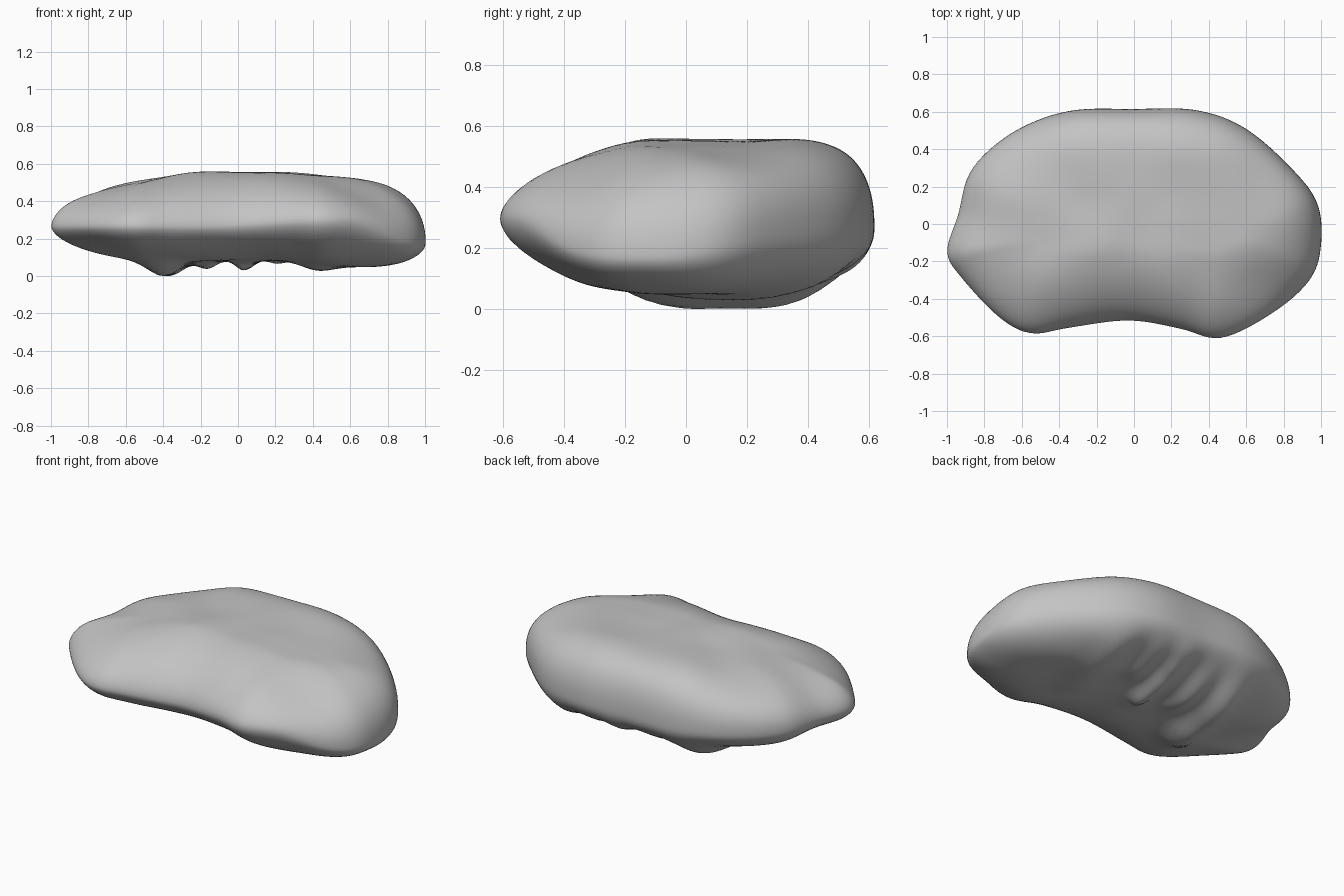
import bpy, bmesh, math
from mathutils import Vector, kdtree, noise

default = bpy.data.objects.get("Cube")
if default:
    bpy.data.objects.remove(default, do_unlink=True)

SEGMENTS = 144
RINGS = 40

# Plan outline of the stone, counter-clockwise from the right end
OUTLINE = [(.985, .1), (.86, .28), (.6, .51), (.33, .61), (0, .615), (-.35, .605),
           (-.65, .49), (-.87, .29), (-.94, .05), (-1, -.15), (-.92, -.29),
           (-.72, -.5), (-.55, -.585), (-.35, -.555), (-.03, -.515), (.25, -.56),
           (.47, -.61), (.75, -.47), (.94, -.3), (1, -.12)]

# Ridges under the stone: x, y, half width, half length, depth
RIDGES = [(-.38, .16, .1, .36, .092), (-.16, .3, .05, .25, .045),
          (.04, .2, .055, .2, .055), (.07, .5, .05, .12, .04),
          (.22, .38, .05, .18, .03), (.44, .24, .09, .34, .035)]


def smooth(a, b, v):
    t = min(max((v - a) / (b - a), 0), 1)
    return t * t * (3 - 2 * t)


def outline_point(u):
    """Smooth closed curve through the outline, u from 0 to 1."""
    count = len(OUTLINE)
    i, t = divmod(u * count, 1)
    a, b, c, d = (Vector(OUTLINE[(int(i) + k) % count]) for k in (-1, 0, 1, 2))
    return b + (c - a) * t / 2 + (a * 2 - b * 5 + c * 4 - d) * t * t / 2 \
        + (b * 3 - a - c * 3 + d) * t ** 3 / 2


def rim_height(x, y):
    right_end = smooth(.6, 1, x) * (1 - smooth(-.1, .4, y))
    front_corner = smooth(-.2, .35, x) * smooth(-.35, -.6, y)
    return .27 - .09 * right_end + .03 * front_corner


def top_height(x, y):
    return .56 - .065 * smooth(-.15, -.7, x) - .035 * smooth(.1, .8, x)


def bottom_height(x, y):
    z = .085 - .04 * smooth(.2, .7, x) + .045 * smooth(.2, .6, y)
    for rx, ry, w, l, depth in RIDGES:
        across = (x - rx - .12 * (y - ry)) / w
        along = (y - ry) / l
        z -= depth * math.exp(-across ** 2 - along ** 4)
    return z


def surface_point(rim, t, side):
    """Point between the centre and the rim, rounded by distance from the edge."""
    x, y = rim * t
    edge = edge_tree.find((x, y, 0))[2]
    width = .38 - .27 * y
    if side < 0:
        width += .2 * smooth(-.3, -.9, x)
    else:
        width += .06 * smooth(-.3, -.8, x) + .08 * smooth(.1, .5, x) * smooth(0, -.4, y)
    inward = max(1 - edge / width, 0)
    power = 1.85 + .45 * smooth(0, .5, y) + .3 * smooth(.6, 1, x)
    rise = max(1 - inward ** power, 0) ** (1 / power)
    goal = top_height(x, y) if side > 0 else bottom_height(x, y)
    z = rim_height(*rim)
    z += (goal - z) * rise
    z += .01 * rise * noise.noise(Vector((x * 4, y * 4, side)))
    return x, y, z


# Lookup for distance to the outline
FINE = SEGMENTS * 12
edge_tree = kdtree.KDTree(FINE)
for i in range(FINE):
    edge_tree.insert(outline_point(i / FINE).to_3d(), i)
edge_tree.balance()

# Stone body: upper and lower shells sharing the rim
bm = bmesh.new()
rims = [outline_point(i / SEGMENTS) for i in range(SEGMENTS)]
path = [(1, k) for k in range(1, RINGS + 1)] + [(-1, k) for k in range(RINGS - 1, 0, -1)]
rings = []
for side, k in path:
    # Rings crowd towards the rim, where the surface bends most
    t = math.sin(math.pi / 2 * k / RINGS)
    rings.append([bm.verts.new(surface_point(r, t, side)) for r in rims])
for upper, lower in zip(rings, rings[1:]):
    for i in range(SEGMENTS):
        j = (i + 1) % SEGMENTS
        bm.faces.new((upper[i], lower[i], lower[j], upper[j]))
for ring in (rings[0], rings[-1]):
    middle = bm.verts.new(sum((v.co for v in ring), Vector()) / SEGMENTS)
    for i in range(SEGMENTS):
        bm.faces.new((ring[i], ring[(i + 1) % SEGMENTS], middle))

# Soften, then rest the lowest ridge on the ground
for _ in range(4):
    bmesh.ops.smooth_vert(bm, verts=bm.verts, factor=.4,
                          use_axis_x=True, use_axis_y=True, use_axis_z=True)
lowest = min(v.co.z for v in bm.verts)
bmesh.ops.translate(bm, verts=bm.verts, vec=(0, 0, -lowest))
bmesh.ops.recalc_face_normals(bm, faces=bm.faces)
mesh = bpy.data.meshes.new("stone")
bm.to_mesh(mesh)
bm.free()
stone = bpy.data.objects.new("stone", mesh)
bpy.context.collection.objects.link(stone)

# Plain grey stone
grey = bpy.data.materials.new("stone_grey")
grey.use_nodes = True
colour = (.55, .55, .55, 1)
grey.diffuse_color = colour
grey.node_tree.nodes["Principled BSDF"].inputs["Base Color"].default_value = colour
mesh.materials.append(grey)

bpy.ops.object.select_all(action='DESELECT')
stone.select_set(True)
bpy.context.view_layer.objects.active = stone
bpy.ops.object.shade_smooth()
